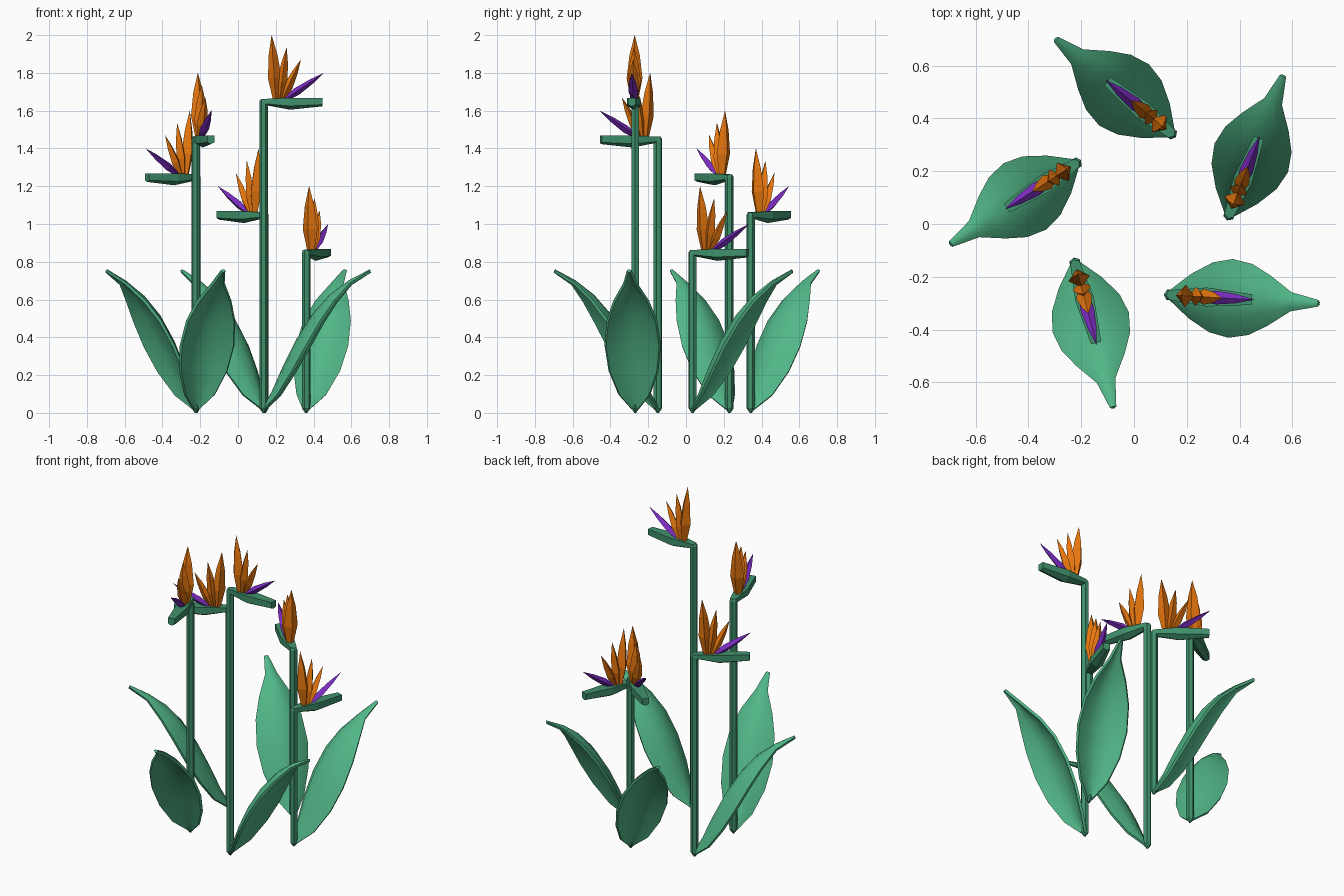
import bpy, bmesh, math
from mathutils import Vector, Matrix

if "Cube" in bpy.data.objects:
    bpy.data.objects.remove(bpy.data.objects["Cube"])


def material(name, rgb):
    m = bpy.data.materials.new(name)
    m.diffuse_color = (*rgb, 1)
    m.use_nodes = True
    m.node_tree.nodes["Principled BSDF"].inputs["Base Color"].default_value = m.diffuse_color
    return m


STEM = material("stem green", (0.051, 0.283, 0.150))
LEAF = material("leaf green", (0.084, 0.474, 0.246))
ORANGE = material("petal orange", (0.93, 0.212, 0.005))
PURPLE = material("petal purple", (0.198, 0.025, 0.521))


def loft(name, rings, mat, matrix, closed=True):
    """Skin a list of equal-length point rings; closed rings get end caps."""
    bm = bmesh.new()
    rows = [[bm.verts.new(p) for p in ring] for ring in rings]
    n = len(rows[0])
    for a, b in zip(rows, rows[1:]):
        for i in range(n if closed else n - 1):
            j = (i + 1) % n
            bm.faces.new((a[i], a[j], b[j], b[i]))
    if closed:
        bm.faces.new(rows[0])
        bm.faces.new(rows[-1])
    bmesh.ops.remove_doubles(bm, verts=bm.verts, dist=0.0002)
    bmesh.ops.recalc_face_normals(bm, faces=bm.faces)
    mesh = bpy.data.meshes.new(name)
    bm.to_mesh(mesh)
    bm.free()
    mesh.materials.append(mat)
    ob = bpy.data.objects.new(name, mesh)
    bpy.context.collection.objects.link(ob)
    ob.matrix_world = matrix
    return ob


def petal(name, base, tip, w, d, mat, matrix):
    """Pointed four-sided petal; w is its width in the flower plane, d sideways."""
    base, tip = Vector(base), Vector(tip)
    axis = (tip - base).normalized()
    side = Vector((0, 1, 0))
    across = side.cross(axis)
    rings = []
    for t, s in ((0, 0.45), (0.35, 1), (0.7, 0.65), (1, 0.01)):
        c = base.lerp(tip, t)
        rings.append([c + across * w * s, c + side * d * s,
                      c - across * w * s, c - side * d * s])
    loft(name, rings, mat, matrix)


def stem(name, height, matrix):
    rings = []
    for z, r in ((0, 0.006), (0.025, 0.023), (height, 0.023), (height + 0.012, 0.014)):
        rings.append([(r * math.cos(k * math.pi / 3), r * math.sin(k * math.pi / 3), z)
                      for k in range(6)])
    loft(name, rings, STEM, matrix)


def spathe(name, z, matrix):
    """Beak-shaped sheath, five-sided with a keel underneath."""
    rings = []
    for r, w, top, low, keel in ((-0.005, 0.018, 0.012, -0.012, -0.018),
                                 (0.14, 0.036, 0.018, -0.025, -0.045),
                                 (0.312, 0.020, 0.018, -0.018, -0.027)):
        rings.append([(r, -w, z + top), (r, w, z + top), (r, w, z + low),
                      (r, 0, z + keel), (r, -w, z + low)])
    loft(name, rings, STEM, matrix)


# leaf midrib: distance out, height, half width
RIB = [(0, 0.02, 0.015), (0.05, 0.11, 0.08), (0.11, 0.245, 0.128),
       (0.18, 0.385, 0.145), (0.265, 0.52, 0.130), (0.355, 0.62, 0.090),
       (0.455, 0.695, 0.032), (0.565, 0.752, 0.008)]


def leaf(name, matrix):
    rings = []
    for i, (r, z, w) in enumerate(RIB):
        a, b = RIB[max(i - 1, 0)], RIB[min(i + 1, len(RIB) - 1)]
        t = Vector((b[0] - a[0], 0, b[1] - a[1])).normalized()
        down = Vector((t.z, 0, -t.x))          # blade edges droop this way
        rings.append([Vector((r, u * w, z)) + down * 0.45 * w * u * u
                      for u in (-1, -0.5, 0, 0.5, 1)])
    ob = loft(name, rings, LEAF, matrix, closed=False)
    mod = ob.modifiers.new("thickness", 'SOLIDIFY')
    mod.thickness = 0.016
    mod.offset = 0
    bpy.ops.object.select_all(action='DESELECT')
    ob.select_set(True)
    bpy.context.view_layer.objects.active = ob
    bpy.ops.object.modifier_apply(modifier=mod.name)
    bpy.ops.object.shade_smooth_by_angle(angle=math.radians(40))


# five plants in a ring, each turned a fifth further
for i, h in enumerate((1.65, 0.85, 1.05, 1.25, 1.45)):
    pos = math.radians(72 * i - 72.5)
    M = (Matrix.Translation((0.039 + 0.322 * math.cos(pos), 0.038 + 0.322 * math.sin(pos), 0))
         @ Matrix.Rotation(math.radians(72 * i - 3.2), 4, 'Z'))
    n = str(i + 1)
    stem("stem_" + n, h, M)
    leaf("leaf_" + n, M)
    spathe("spathe_" + n, h, M)
    petal("tall_petal_" + n, (0.068, 0, h), (0.042, 0, h + 0.35), 0.036, 0.042, ORANGE, M)
    petal("middle_petal_" + n, (0.085, 0, h), (0.122, 0, h + 0.285), 0.028, 0.036, ORANGE, M)
    petal("front_petal_" + n, (0.095, 0, h), (0.197, 0, h + 0.22), 0.024, 0.030, ORANGE, M)
    petal("purple_petal_" + n, (0.10, 0, h), (0.32, 0, h + 0.15), 0.021, 0.026, PURPLE, M)
